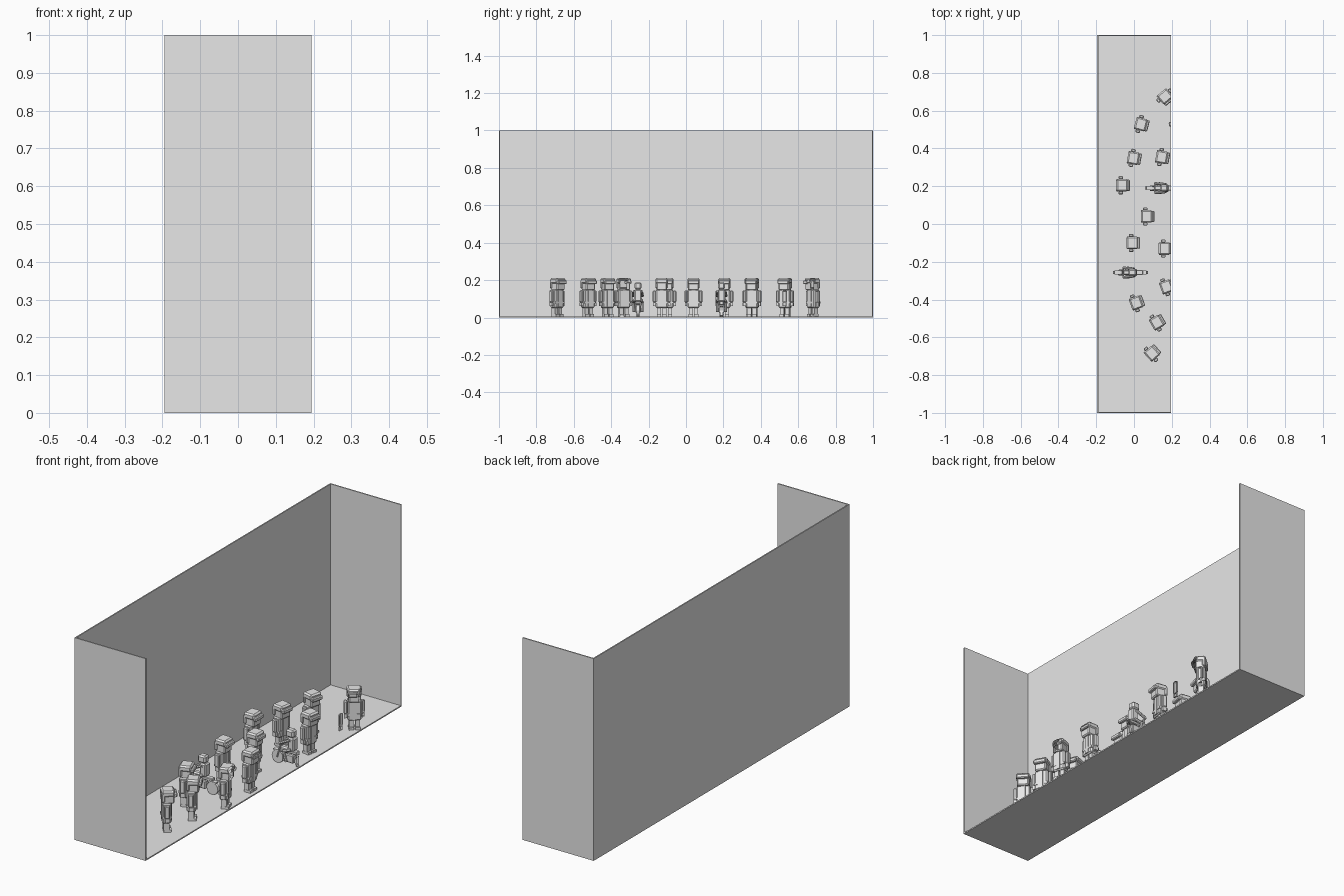
import bpy, bmesh, math
from mathutils import Matrix, Vector

cube = bpy.data.objects.get("Cube")
if cube:
    bpy.data.objects.remove(cube, do_unlink=True)

HALF_X, HALF_Y, HEIGHT, WALL = 0.195, 1.0, 1.0, 0.006

grey = bpy.data.materials.new("plain_grey")
grey.use_nodes = True
grey.diffuse_color = (0.8, 0.8, 0.8, 1)
grey.node_tree.nodes["Principled BSDF"].inputs["Base Color"].default_value = (0.8, 0.8, 0.8, 1)


def box(bm, x, y, z, bevel=0.0):
    """Box from (min, max) pairs, with optional chamfered edges."""
    size = Vector((x[1] - x[0], y[1] - y[0], z[1] - z[0]))
    mid = Vector((sum(x), sum(y), sum(z))) / 2
    mat = Matrix.Translation(mid) @ Matrix.Diagonal((*size, 1))
    verts = bmesh.ops.create_cube(bm, size=1, matrix=mat)["verts"]
    if bevel:
        edges = list({e for v in verts for e in v.link_edges})
        bmesh.ops.bevel(bm, geom=edges, offset=bevel, segments=1, affect="EDGES")


def rod(bm, start, end, radius, sides=8):
    """Cylinder between two points."""
    a, b = Vector(start), Vector(end)
    turn = (b - a).to_track_quat("Z", "Y").to_matrix().to_4x4()
    bmesh.ops.create_cone(bm, cap_ends=True, segments=sides, radius1=radius, radius2=radius,
                          depth=(b - a).length, matrix=Matrix.Translation((a + b) / 2) @ turn)


def finish(bm, name, place=None):
    """Place the part, trim it at the open edge and make an object."""
    if place:
        bm.transform(place)
        bmesh.ops.bisect_plane(bm, geom=bm.verts[:] + bm.edges[:] + bm.faces[:],
                               plane_co=(HALF_X, 0, 0), plane_no=(1, 0, 0), clear_outer=True)
    mesh = bpy.data.meshes.new(name)
    bm.to_mesh(mesh)
    bm.free()
    mesh.materials.append(grey)
    bpy.context.collection.objects.link(bpy.data.objects.new(name, mesh))


def spot(x, y, degrees):
    return Matrix.Translation((x, y, WALL)) @ Matrix.Rotation(math.radians(degrees), 4, "Z")


def person(name, place):
    bm = bmesh.new()
    # legs, feet and arms on both sides
    for s in (-1, 1):
        def side(a, b):
            return tuple(sorted((s * a, s * b)))
        box(bm, (-0.014, 0.012), side(0.004, 0.025), (0.008, 0.06))
        box(bm, (-0.014, 0.022), side(0.003, 0.026), (0, 0.012))
        box(bm, (-0.012, 0.012), side(0.032, 0.048), (0.075, 0.138), 0.004)
        box(bm, (-0.009, 0.011), side(0.034, 0.046), (0.055, 0.075))
    # torso with belt and coat front
    box(bm, (-0.021, 0.021), (-0.032, 0.032), (0.045, 0.145), 0.006)
    box(bm, (-0.023, 0.023), (-0.033, 0.033), (0.07, 0.08))
    box(bm, (0.018, 0.025), (-0.01, 0.01), (0.05, 0.14))
    # head, hair and brim
    box(bm, (-0.018, 0.034), (-0.028, 0.028), (0.14, 0.19), 0.005)
    box(bm, (-0.023, 0.037), (-0.033, 0.033), (0.175, 0.205), 0.007)
    box(bm, (-0.024, -0.008), (-0.033, 0.033), (0.15, 0.195), 0.004)
    box(bm, (0.03, 0.048), (-0.03, 0.03), (0.172, 0.192), 0.004)
    finish(bm, name, place)


def rider(name, place):
    bm = bmesh.new()
    # wheels and mudguards
    for x in (-0.062, 0.062):
        rod(bm, (x, -0.008, 0.031), (x, 0.008, 0.031), 0.031, 12)
        box(bm, (x - 0.022, x + 0.022), (-0.011, 0.011), (0.06, 0.066))
    # engine, tank and seat
    box(bm, (-0.03, 0.03), (-0.016, 0.016), (0.02, 0.06), 0.004)
    box(bm, (0, 0.045), (-0.014, 0.014), (0.06, 0.09), 0.006)
    box(bm, (-0.065, 0.005), (-0.013, 0.013), (0.065, 0.08), 0.003)
    # forks, handlebar, rider limbs
    rod(bm, (0.04, 0, 0.105), (0.04, -0.029, 0.108), 0.004)
    rod(bm, (0.04, 0, 0.105), (0.04, 0.029, 0.108), 0.004)
    for s in (-1, 1):
        rod(bm, (0.062, s * 0.011, 0.031), (0.038, s * 0.011, 0.108), 0.004)
        rod(bm, (-0.02, s * 0.018, 0.088), (0.018, s * 0.024, 0.075), 0.008)
        rod(bm, (0.018, s * 0.024, 0.078), (0.005, s * 0.022, 0.025), 0.007)
        rod(bm, (-0.015, s * 0.02, 0.135), (0.038, s * 0.025, 0.11), 0.007)
    # rider torso and head
    box(bm, (-0.034, 0.0), (-0.02, 0.02), (0.08, 0.145), 0.006)
    box(bm, (-0.03, 0.012), (-0.018, 0.018), (0.145, 0.182), 0.007)
    finish(bm, name, place)


# open-sided box: floor, back wall, two end walls
bm = bmesh.new()
box(bm, (-HALF_X, HALF_X), (-HALF_Y, HALF_Y), (0, WALL))
finish(bm, "floor")
bm = bmesh.new()
box(bm, (-HALF_X, -HALF_X + WALL), (-HALF_Y, HALF_Y), (WALL, HEIGHT))
finish(bm, "back_wall")
for s, label in ((-1, "front"), (1, "rear")):
    bm = bmesh.new()
    box(bm, (-HALF_X + WALL, HALF_X), tuple(sorted((s * (HALF_Y - WALL), s * HALF_Y))), (WALL, HEIGHT))
    finish(bm, label + "_end_wall")

# crowd: x, y, facing angle
crowd = [(0.09, -0.69, 42), (0.115, -0.525, 30), (0.005, -0.42, 20), (0.165, -0.335, 20),
         (-0.015, -0.1, 0), (0.155, -0.13, 0), (0.06, 0.04, 0), (-0.07, 0.205, 0),
         (-0.01, 0.35, -10), (0.14, 0.355, -10), (0.03, 0.53, -15), (0.16, 0.68, -50),
         (0.232, 0.535, -80)]
for i, (x, y, angle) in enumerate(crowd, 1):
    person("person_%02d" % i, spot(x, y, angle))

# riders
rider("rider_front", spot(-0.018, -0.257, 180))
rider("rider_rear", spot(0.15, 0.19, 180))
